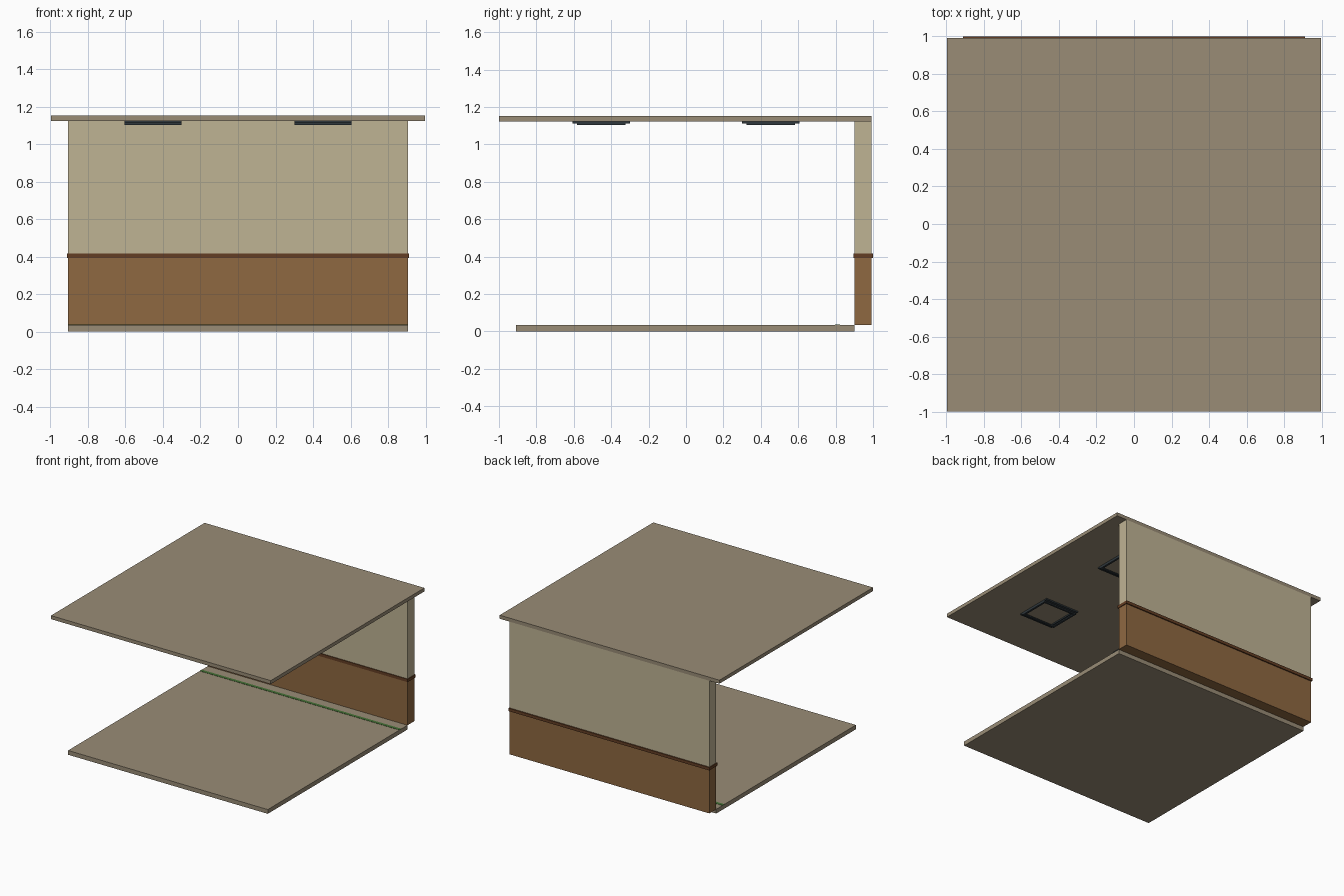
import bpy

if "Cube" in bpy.data.objects:
    bpy.data.objects.remove(bpy.data.objects["Cube"])


def material(name, rgb):
    m = bpy.data.materials.new(name)
    m.diffuse_color = (*rgb, 1)
    m.use_nodes = True
    m.node_tree.nodes["Principled BSDF"].inputs["Base Color"].default_value = m.diffuse_color
    return m


STONE = material("stone", (0.319, 0.262, 0.181))
CREAM = material("cream", (0.521, 0.451, 0.296))
WOOD = material("wood", (0.271, 0.138, 0.053))
DARK_WOOD = material("dark wood", (0.127, 0.048, 0.017))
METAL = material("dark metal", (0.028, 0.038, 0.045))
GREEN = material("green", (0.061, 0.171, 0.038))


def box(name, x, y, z, mat):
    """Box from (min, max) ranges on each axis."""
    r = (x, y, z)
    bpy.ops.mesh.primitive_cube_add(size=1, location=[(a + b) / 2 for a, b in r])
    o = bpy.context.object
    o.name = name
    o.scale = [b - a for a, b in r]
    bpy.ops.object.transform_apply(location=False, rotation=False, scale=True)
    o.data.materials.append(mat)
    return o


def frame(name, cx, cy, hx, hy, w, z):
    """Open rectangular frame made of four bars."""
    for s, side in ((-1, "a"), (1, "b")):
        ya, yb = sorted((cy + s * hy, cy + s * (hy - w)))
        xa, xb = sorted((cx + s * hx, cx + s * (hx - w)))
        box(name + "_long_bar_" + side, (cx - hx, cx + hx), (ya, yb), z, METAL)
        box(name + "_cross_bar_" + side, (xa, xb), (cy - hy + w, cy + hy - w), z, METAL)


W = 0.906
# floor and ceiling slabs
box("floor", (-W, W), (-0.908, 0.902), (0, 0.035), STONE)
box("ceiling", (-0.997, 0.997), (-1, 0.991), (1.123, 1.152), STONE)

# back wall: wood panelling, rail and plaster
box("wall_panelling", (-W, W), (0.902, 0.991), (0.035, 0.392), WOOD)
box("wall_rail", (-0.912, 0.912), (0.896, 1.0), (0.392, 0.416), DARK_WOOD)
box("wall_plaster", (-W, W), (0.902, 0.991), (0.416, 1.123), CREAM)

# painted strip on the floor near the wall
box("floor_strip", (-W, W), (0.797, 0.823), (0.034, 0.037), GREEN)

# four stepped open frames under the ceiling
for i, cx in enumerate((-0.453, 0.453)):
    for j, cy in enumerate((-0.453, 0.453)):
        n = f"ceiling_frame_{i}{j}"
        frame(n + "_upper", cx, cy, 0.153, 0.153, 0.026, (1.112, 1.123))
        frame(n + "_lower", cx, cy, 0.153, 0.13, 0.016, (1.103, 1.112))
